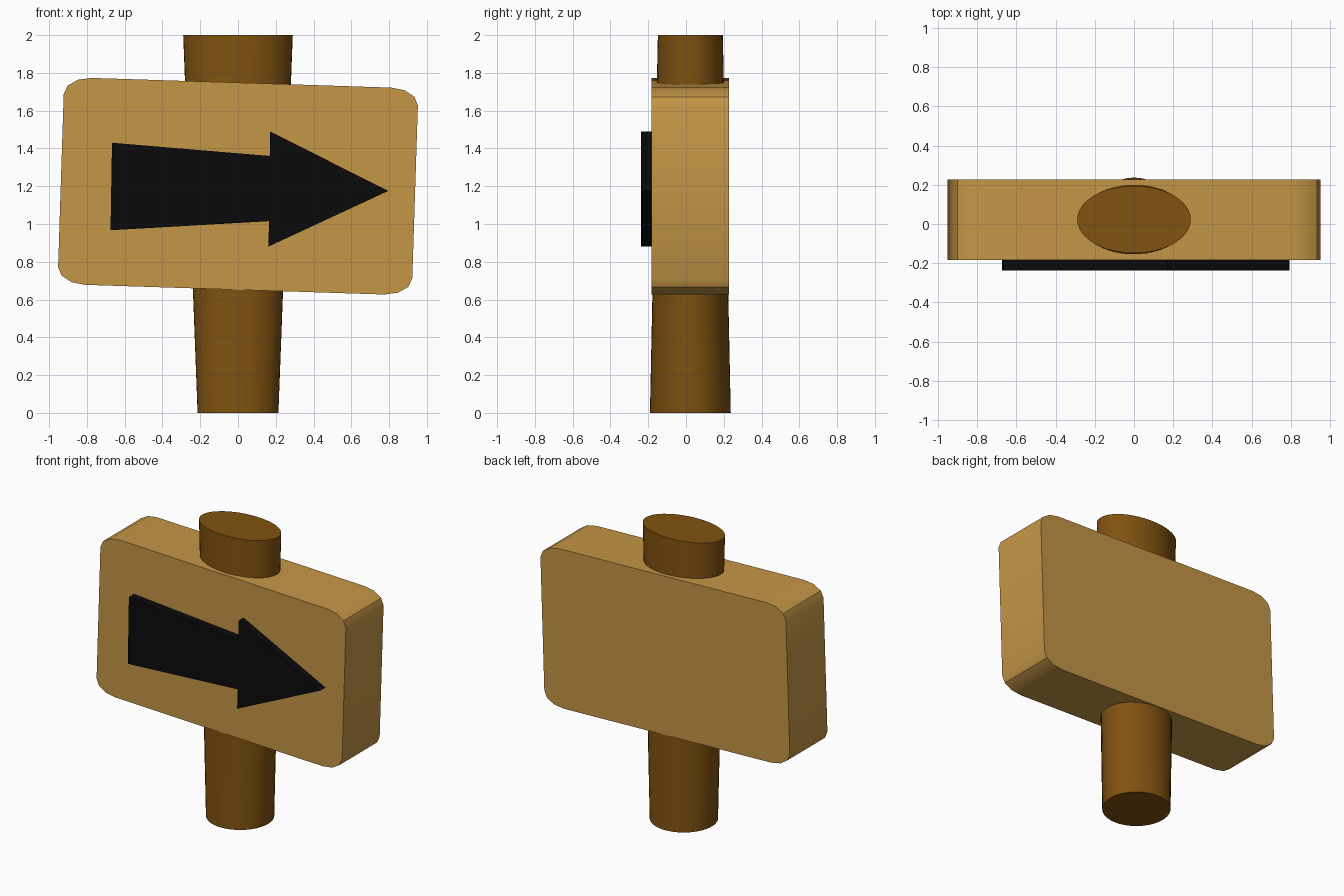
import bpy, bmesh, math
from mathutils import Matrix

if "Cube" in bpy.data.objects:
    bpy.data.objects.remove(bpy.data.objects["Cube"])


def material(name, rgb):
    m = bpy.data.materials.new(name)
    m.diffuse_color = (*rgb, 1)
    m.use_nodes = True
    m.node_tree.nodes["Principled BSDF"].inputs["Base Color"].default_value = m.diffuse_color
    return m


def finish(bm, name, mat, angle):
    bmesh.ops.recalc_face_normals(bm, faces=bm.faces)
    mesh = bpy.data.meshes.new(name)
    bm.to_mesh(mesh)
    bm.free()
    mesh.materials.append(mat)
    ob = bpy.data.objects.new(name, mesh)
    bpy.context.collection.objects.link(ob)
    bpy.ops.object.select_all(action='DESELECT')
    ob.select_set(True)
    bpy.context.view_layer.objects.active = ob
    bpy.ops.object.shade_smooth_by_angle(angle=math.radians(angle))
    return ob


def slab(name, outline, y0, y1, mat, angle=25):
    """Extrude an (x, z) outline from y0 to y1."""
    bm = bmesh.new()
    face = bm.faces.new([bm.verts.new((x, y0, z)) for x, z in outline])
    out = bmesh.ops.extrude_face_region(bm, geom=[face])
    for v in out['geom']:
        if isinstance(v, bmesh.types.BMVert):
            v.co.y = y1
    return finish(bm, name, mat, angle)


light_wood = material("light wood", (0.56, 0.305, 0.062))
dark_wood = material("dark wood", (0.216, 0.084, 0.005))
black = material("black paint", (0.003, 0.003, 0.003))

# Post: round at the foot, widening to a flat oval at the top
bm = bmesh.new()
bmesh.ops.create_cone(bm, cap_ends=True, segments=48, radius1=1, radius2=1,
                      depth=2, matrix=Matrix.Translation((0, 0, 1)))
for v in bm.verts:
    rx, ry = (0.29, 0.172) if v.co.z > 1 else (0.214, 0.214)
    v.co.x *= rx
    v.co.y = v.co.y * ry + 0.023
finish(bm, "post", dark_wood, 30)

# Board: slightly tilted rectangle with oval corners
half_w, half_h, rx, rz = 0.938, 0.548, 0.145, 0.09
tilt = math.radians(-1.85)
outline = []
for q, (sx, sz) in enumerate([(1, 1), (-1, 1), (-1, -1), (1, -1)]):
    for i in range(4):
        a = math.radians(90 * q + 30 * i)
        x = sx * (half_w - rx) + rx * math.cos(a)
        z = sz * (half_h - rz) + rz * math.sin(a)
        outline.append((x * math.cos(tilt) - z * math.sin(tilt),
                        1.2 + x * math.sin(tilt) + z * math.cos(tilt)))
slab("sign_board", outline, -0.183, 0.228, light_wood, 30)

# Raised arrow with a tapering shaft
slab("arrow", [(-0.667, 1.43), (0.168, 1.36), (0.17, 1.49), (0.795, 1.175),
               (0.16, 0.88), (0.165, 1.015), (-0.675, 0.967)],
     -0.238, -0.17, black)
